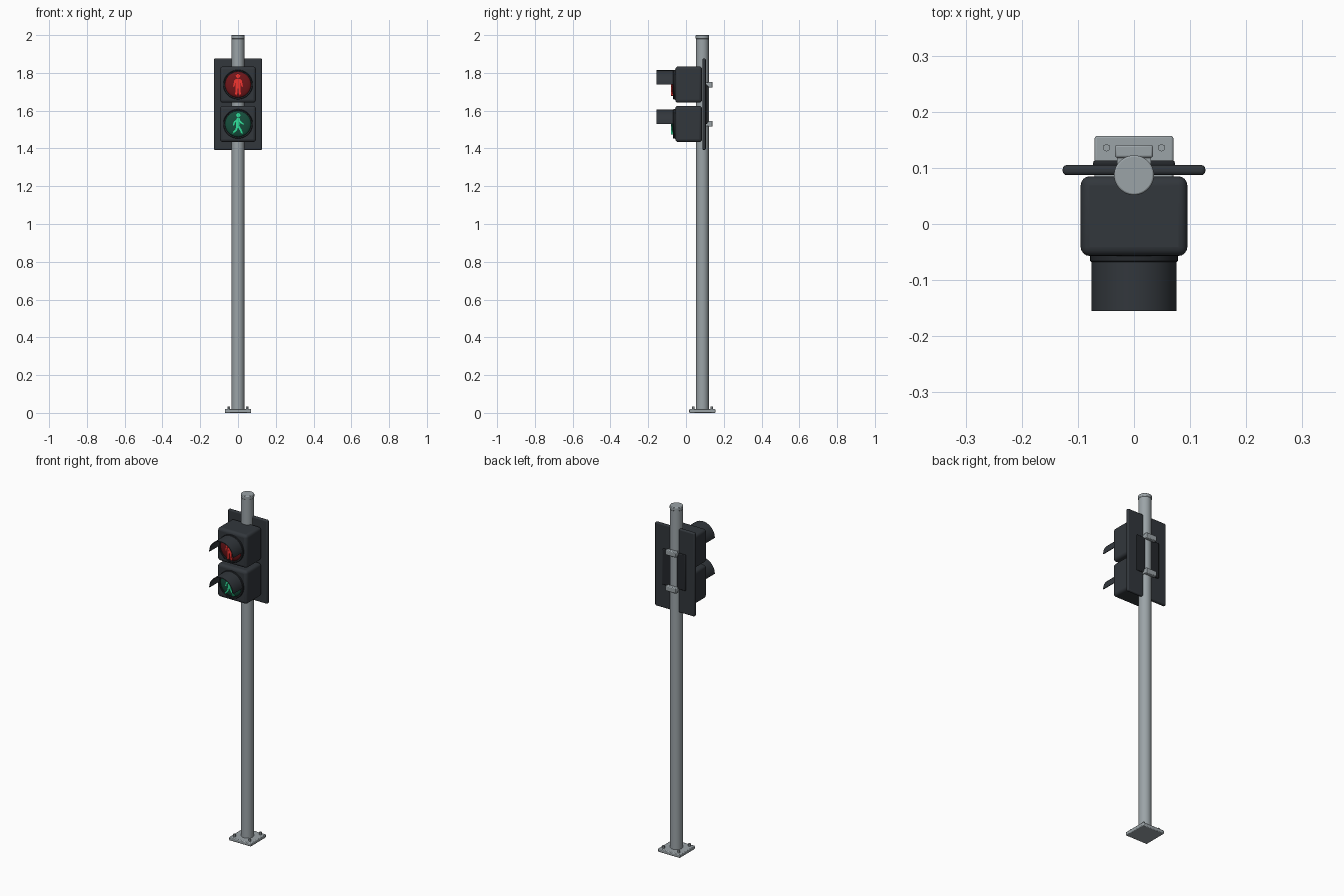
import bpy, bmesh, math
from mathutils import Vector, Matrix

if "Cube" in bpy.data.objects:
    bpy.data.objects.remove(bpy.data.objects["Cube"])

PY = 0.087            # pole centre in y
RED_Z, GREEN_Z = 1.738, 1.53


def material(name, rgb):
    m = bpy.data.materials.new(name)
    m.diffuse_color = (*rgb, 1)
    m.use_nodes = True
    m.node_tree.nodes["Principled BSDF"].inputs["Base Color"].default_value = m.diffuse_color
    return m


STEEL = material("steel", (0.33, 0.37, 0.39))
DARK = material("dark_housing", (0.032, 0.038, 0.045))
BLACK = material("black_trim", (0.018, 0.021, 0.025))
RED_DIM = material("red_lens", (0.16, 0.008, 0.01))
RED = material("red_figure", (0.9, 0.035, 0.03))
GREEN_DIM = material("green_lens", (0.008, 0.075, 0.045))
GREEN = material("green_figure", (0.03, 0.75, 0.32))


def finish(name, bm, mat, bevel=0, segments=3):
    bmesh.ops.recalc_face_normals(bm, faces=bm.faces)
    me = bpy.data.meshes.new(name)
    bm.to_mesh(me)
    bm.free()
    ob = bpy.data.objects.new(name, me)
    bpy.context.collection.objects.link(ob)
    me.materials.append(mat)
    if bevel:
        mod = ob.modifiers.new("bevel", 'BEVEL')
        mod.width, mod.segments = bevel, segments
        mod.limit_method = 'ANGLE'
    bpy.ops.object.select_all(action='DESELECT')
    ob.select_set(True)
    bpy.context.view_layer.objects.active = ob
    bpy.ops.object.shade_smooth_by_angle(angle=math.radians(40))
    return ob


def box(name, lo, hi, mat, bevel=0, segments=3):
    lo, hi = Vector(lo), Vector(hi)
    bm = bmesh.new()
    bmesh.ops.create_cube(bm, size=1, matrix=Matrix.Translation((lo + hi) / 2)
                          @ Matrix.Diagonal((*(hi - lo), 1)))
    return finish(name, bm, mat, bevel, segments)


def cylinder(name, x, y, z0, z1, r, mat, sides=48, bevel=0):
    bm = bmesh.new()
    bmesh.ops.create_cone(bm, cap_ends=True, segments=sides, radius1=r, radius2=r, depth=z1 - z0,
                          matrix=Matrix.Translation((x, y, (z0 + z1) / 2)))
    return finish(name, bm, mat, bevel, 2)


def lathe(name, profile, z, mat, a0=0, a1=360, steps=48):
    """Turn a closed (radius, y) profile about a y-parallel axis at height z."""
    bm = bmesh.new()
    full = a1 - a0 == 360
    rings = []
    for i in range(steps if full else steps + 1):
        a = math.radians(a0 + (a1 - a0) * i / steps)
        rings.append([bm.verts.new((r * math.cos(a), y, z + r * math.sin(a))) for r, y in profile])
    n = len(profile)
    for i in range(steps):
        p, q = rings[i], rings[(i + 1) % len(rings)]
        for j in range(n):
            k = (j + 1) % n
            bm.faces.new((p[j], p[k], q[k], q[j]))
    if not full:
        bm.faces.new(rings[0])
        bm.faces.new(rings[-1])
    bmesh.ops.remove_doubles(bm, verts=bm.verts, dist=1e-5)
    return finish(name, bm, mat)


def figure(name, z, limbs, head, mat):
    """Flat pictogram: round-ended limbs given as point pairs plus width."""
    bm = bmesh.new()

    def slab(pts, front):
        f = [bm.verts.new((x, front, z + h)) for x, h in pts]
        b = [bm.verts.new((x, -0.064, z + h)) for x, h in pts]
        bm.faces.new(f)
        bm.faces.new(b[::-1])
        for i in range(len(f)):
            j = (i + 1) % len(f)
            bm.faces.new((f[i], b[i], b[j], f[j]))

    def capsule(x0, h0, x1, h1, w, front):
        a = math.atan2(h1 - h0, x1 - x0)
        pts = []
        for cx, ch, start in ((x1, h1, a - math.pi / 2), (x0, h0, a + math.pi / 2)):
            for i in range(7):
                t = start + math.pi * i / 6.01
                pts.append((cx + w / 2 * math.cos(t), ch + w / 2 * math.sin(t)))
        slab(pts, front)

    for i, limb in enumerate(limbs):
        capsule(*limb, -0.0782 - 0.00004 * i)
    hx, hz, hr = head
    slab([(hx + hr * math.cos(t * math.pi / 10), hz + hr * math.sin(t * math.pi / 10))
          for t in range(20)], -0.0785)
    return finish(name, bm, mat)


# Pole, cap and foot plate with anchor bolts
cylinder("pole", 0, PY, 0.01, 1.985, 0.0335, STEEL)
cylinder("pole_cap", 0, PY, 1.98, 2.0, 0.0355, STEEL, bevel=0.003)
box("base_plate", (-0.07, PY - 0.07, 0), (0.07, PY + 0.07, 0.02), STEEL, 0.004, 2)
for i, (sx, sy) in enumerate(((-1, -1), (1, -1), (1, 1), (-1, 1))):
    cylinder(f"anchor_nut_{i}", sx * 0.049, PY + sy * 0.049, 0.018, 0.034, 0.007, STEEL, 6)

# Backing board and mounting panel
box("back_board", (-0.127, 0.087, 1.392), (0.127, 0.105, 1.876), DARK, 0.007)
box("mounting_panel", (-0.073, 0.102, 1.53), (0.073, 0.113, 1.738), BLACK, 0.004, 2)

# Pole clamps
for label, z in (("upper", RED_Z), ("lower", GREEN_Z)):
    box(f"{label}_clamp_neck", (-0.03, 0.1, z - 0.01), (0.03, 0.122, z + 0.01), STEEL)
    box(f"{label}_clamp", (-0.034, 0.118, z - 0.015), (0.034, 0.141, z + 0.015), STEEL, 0.004, 2)

# Signal heads: housing, bezel, domed lens and half-round visor
dome = [(0.069 * math.sin(t * math.pi / 16), -0.060 - 0.016 * math.cos(t * math.pi / 16))
        for t in range(9)] + [(0.069, -0.05), (0, -0.05)]
for label, z, dim in (("red", RED_Z, RED_DIM), ("green", GREEN_Z, GREEN_DIM)):
    box(f"{label}_housing", (-0.095, -0.057, z - 0.096), (0.095, 0.085, z + 0.096), DARK, 0.016, 4)
    lathe(f"{label}_bezel", [(0.078, -0.05), (0.078, -0.066), (0.076, -0.068),
                             (0.069, -0.068), (0.068, -0.05)], z, BLACK)
    lathe(f"{label}_lens", dome, z, dim)
    lathe(f"{label}_visor", [(0.076, -0.06), (0.076, -0.155), (0.072, -0.155), (0.072, -0.06)],
          z, DARK, 0, 180, 32)

# Standing figure
side = [(0.016, 0.021, 0.022, -0.008, 0.008), (0.007, -0.012, 0.010, -0.054, 0.011)]
standing = [(0, 0.020, 0, -0.010, 0.024), (-0.012, 0.022, 0.012, 0.022, 0.013)]
standing += side + [(-a, b, -c, d, w) for a, b, c, d, w in side]
figure("standing_figure", RED_Z, standing, (0, 0.047, 0.012), RED)

# Walking figure
walking = [(0.001, 0.025, -0.002, -0.008, 0.018),
           (0.002, 0.024, 0.017, 0.006, 0.008), (0.017, 0.006, 0.028, -0.001, 0.007),
           (0.000, 0.024, -0.018, 0.011, 0.008), (-0.018, 0.011, -0.024, -0.006, 0.007),
           (0.000, -0.010, 0.013, -0.030, 0.010), (0.013, -0.030, 0.023, -0.053, 0.009),
           (-0.003, -0.010, -0.010, -0.032, 0.010), (-0.010, -0.032, -0.027, -0.050, 0.009)]
figure("walking_figure", GREEN_Z, walking, (0.002, 0.048, 0.012), GREEN)
